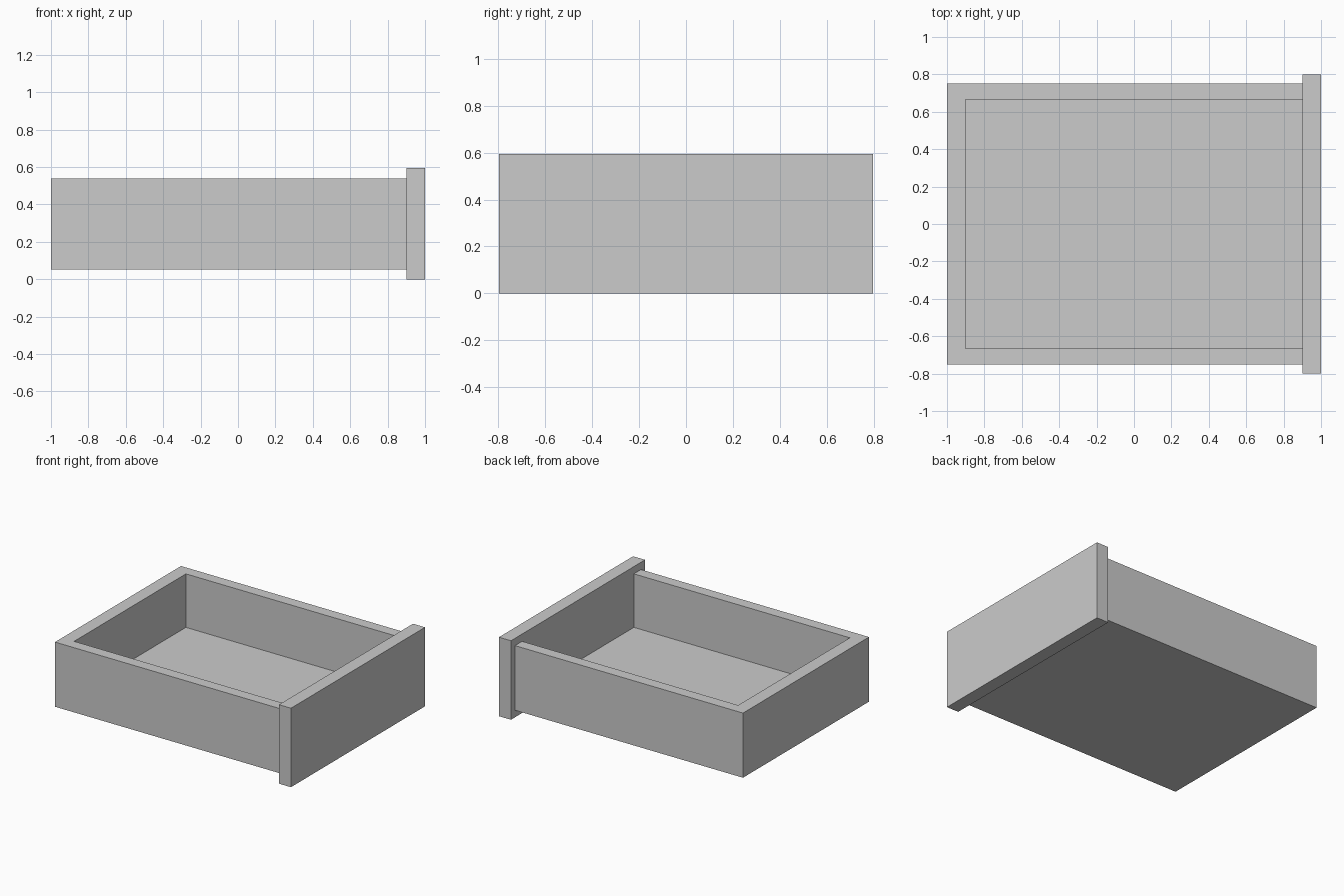
import bpy

if "Cube" in bpy.data.objects:
    bpy.data.objects.remove(bpy.data.objects["Cube"])


def box(name, lo, hi):
    """Axis-aligned box between two opposite corners."""
    centre = [(a + b) / 2 for a, b in zip(lo, hi)]
    size = [b - a for a, b in zip(lo, hi)]
    bpy.ops.mesh.primitive_cube_add(size=1, location=centre)
    obj = bpy.context.object
    obj.name = name
    obj.scale = size
    bpy.ops.object.transform_apply(location=True, rotation=False, scale=True)
    return obj


# Drawer tray: a solid block hollowed from above and open towards the front panel
tray = box("drawer_tray", (-1, -0.75, 0.053), (0.9, 0.75, 0.54))
cutter = box("cavity_cutter", (-0.9, -0.665, 0.137), (1.1, 0.665, 0.8))
cutter.hide_render = True
cutter.hide_viewport = True
cut = tray.modifiers.new("cavity", 'BOOLEAN')
cut.operation = 'DIFFERENCE'
cut.solver = 'EXACT'
cut.object = cutter

# Overhanging panel that closes the open end
box("drawer_front_panel", (0.9, -0.798, 0), (1, 0.798, 0.595))
